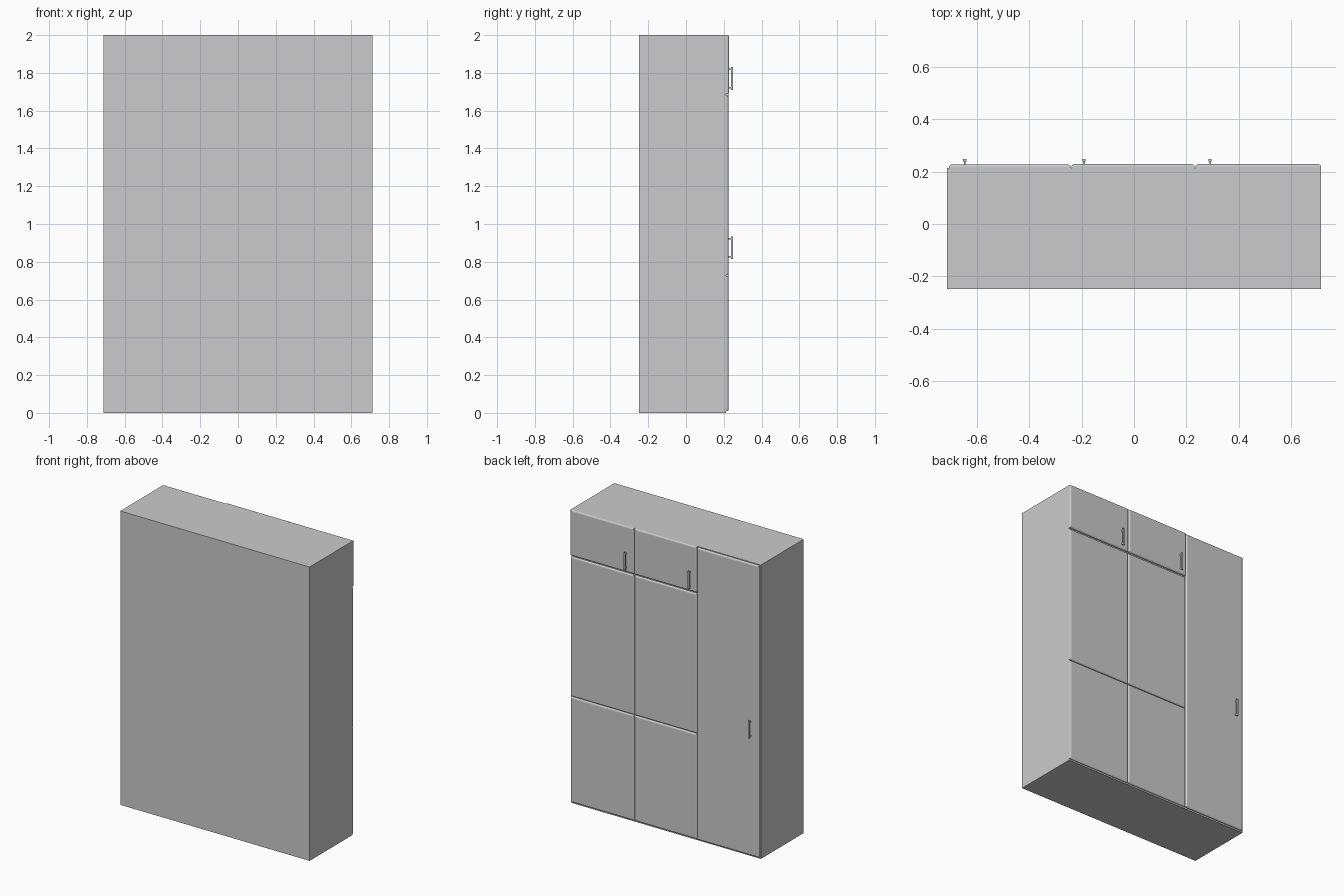
import bpy, bmesh
from mathutils import Vector

if "Cube" in bpy.data.objects:
    bpy.data.objects.remove(bpy.data.objects["Cube"])

BODY_FRONT, DOOR_FRONT, TIP = 0.213, 0.228, 0.248


def add_object(name, bm):
    mesh = bpy.data.meshes.new(name)
    bm.to_mesh(mesh)
    bm.free()
    obj = bpy.data.objects.new(name, mesh)
    bpy.context.collection.objects.link(obj)
    return obj


def add_box(bm, x0, x1, y0, y1, z0, z1):
    verts = bmesh.ops.create_cube(bm, size=1)["verts"]
    for v in verts:
        v.co = Vector((x1 if v.co.x > 0 else x0,
                       y1 if v.co.y > 0 else y0,
                       z1 if v.co.z > 0 else z0))


def panel(name, x0, x1, z0, z1, front=DOOR_FRONT):
    # Door slab with softened outer-face edges
    bm = bmesh.new()
    add_box(bm, x0, x1, BODY_FRONT - 0.004, front, z0, z1)
    edges = [e for e in bm.edges if all(v.co.y > front - 1e-5 for v in e.verts)]
    bmesh.ops.bevel(bm, geom=edges, offset=0.009, segments=3,
                    profile=0.5, affect='EDGES')
    return add_object(name, bm)


def handle(name, x, z):
    # Vertical grip bar on two standoffs
    bm = bmesh.new()
    add_box(bm, x - 0.006, x + 0.006, TIP - 0.009, TIP, z - 0.06, z + 0.06)
    for dz in (-0.048, 0.048):
        add_box(bm, x - 0.003, x + 0.003, DOOR_FRONT - 0.004, TIP - 0.007,
                z + dz - 0.004, z + dz + 0.004)
    return add_object(name, bm)


# Carcass
body = bmesh.new()
add_box(body, -0.713, 0.713, -0.248, BODY_FRONT, 0, 2)
add_object("cabinet_body", body)

# Tall door on one side
panel("tall_door", -0.706, -0.241, 0.01, 1.995, 0.226)
handle("tall_door_handle", -0.645, 0.875)

# Two columns: small top door above two stacked panels
for i, (x0, x1, hx) in enumerate([(-0.238, 0.231, -0.19), (0.235, 0.713, 0.29)], 1):
    panel(f"upper_door_{i}", x0, x1, 1.69, 2.0)
    handle(f"upper_door_handle_{i}", hx, 1.77)
    panel(f"middle_panel_{i}", x0, x1, 0.73, 1.68, 0.224)
    panel(f"lower_panel_{i}", x0, x1, 0.01, 0.726, 0.224)
